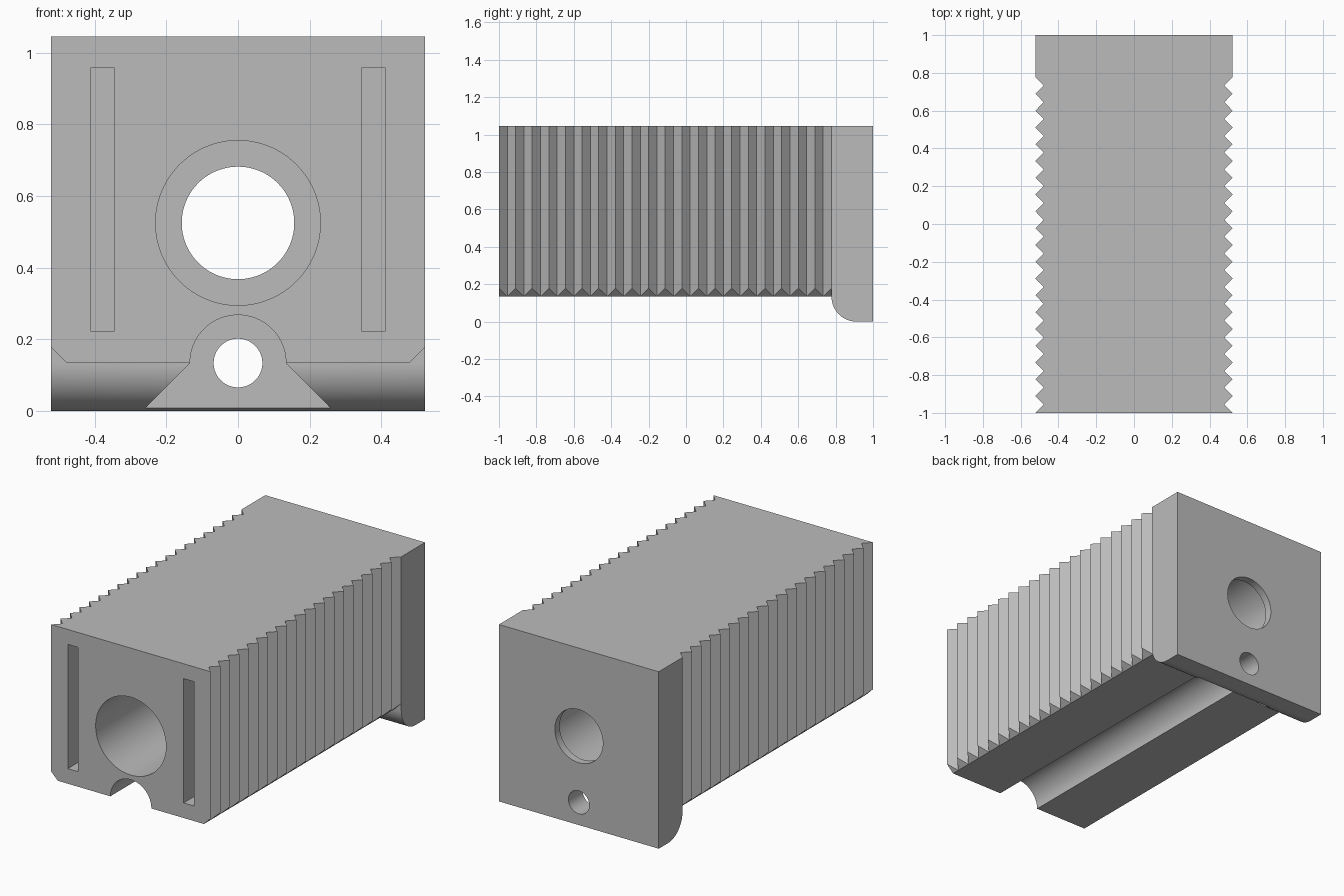
import bpy, bmesh, math
from mathutils import Vector

cube = bpy.data.objects.get("Cube")
if cube:
    bpy.data.objects.remove(cube, do_unlink=True)

HALF, TOP, FLOOR = 0.522, 1.045, 0.134   # half width, top, underside of the body
FLANGE_Y, LIP_Y = 0.778, 0.955           # front of the flange, end of blind pockets
RIDGES = 20
PITCH = (FLANGE_Y + 1) / RIDGES
DEPTH = PITCH / 2

grey = bpy.data.materials.new("plain grey")
grey.use_nodes = True
grey.diffuse_color = (0.5, 0.5, 0.5, 1)
grey.node_tree.nodes["Principled BSDF"].inputs["Base Color"].default_value = (0.5, 0.5, 0.5, 1)

AXES = {
    "x": lambda p, d: Vector((d, p[0], p[1])),
    "y": lambda p, d: Vector((p[0], d, p[1])),
    "z": lambda p, d: Vector((p[0], p[1], d)),
}


def prism(name, axis, start, end, *outlines):
    """Extrude closed outlines along an axis into one object."""
    bm = bmesh.new()
    for pts in outlines:
        a = [bm.verts.new(AXES[axis](p, start)) for p in pts]
        b = [bm.verts.new(AXES[axis](p, end)) for p in pts]
        bm.faces.new(a)
        bm.faces.new(b)
        for i in range(len(a)):
            j = (i + 1) % len(a)
            bm.faces.new((a[i], a[j], b[j], b[i]))
    bmesh.ops.recalc_face_normals(bm, faces=bm.faces)
    mesh = bpy.data.meshes.new(name)
    bm.to_mesh(mesh)
    bm.free()
    mesh.materials.append(grey)
    obj = bpy.data.objects.new(name, mesh)
    bpy.context.collection.objects.link(obj)
    return obj


def arc(cx, cz, r, a0, a1, n):
    return [(cx + r * math.cos(math.radians(a0 + (a1 - a0) * i / n)),
             cz + r * math.sin(math.radians(a0 + (a1 - a0) * i / n))) for i in range(n + 1)]


def circle(cz, r):
    return arc(0, cz, r, 0, 360, 96)[:-1]


def combine(target, tool, operation):
    mod = target.modifiers.new(operation.lower(), "BOOLEAN")
    mod.operation, mod.solver, mod.object = operation, "EXACT", tool
    bpy.context.view_layer.objects.active = target
    bpy.ops.object.modifier_apply(modifier=mod.name)
    bpy.data.objects.remove(tool, do_unlink=True)


# Long body with chamfered lower edges
inner = HALF - DEPTH
body = prism("ribbed_housing", "y", -1, FLANGE_Y,
             [(-inner, FLOOR), (inner, FLOOR), (HALF, FLOOR + DEPTH), (HALF, TOP),
              (-HALF, TOP), (-HALF, FLOOR + DEPTH)])

# V grooves down both sides
out = 0.01
grooves = []
for side in (-1, 1):
    for i in range(RIDGES):
        mid = -1 + (i + 0.5) * PITCH
        grooves.append([(side * (HALF - DEPTH + 0.0005), mid),
                        (side * HALF, mid - DEPTH), (side * (HALF + out), mid - DEPTH),
                        (side * (HALF + out), mid + DEPTH), (side * HALF, mid + DEPTH)])
for half in (grooves[0::2], grooves[1::2]):
    combine(body, prism("groove_cutter", "z", 0, TOP + 0.1, *half), "DIFFERENCE")

# Flange with a rounded lower front edge
flange = prism("flange", "x", -HALF, HALF,
               arc(FLANGE_Y + FLOOR, FLOOR, FLOOR, 180, 270, 24) + [(1, 0), (1, TOP), (FLANGE_Y, TOP)])
combine(body, flange, "UNION")

# Main bore and the smaller hole through its end wall
MAIN = 0.525
combine(body, prism("bore_cutter", "y", -1.1, LIP_Y, circle(MAIN, 0.23)), "DIFFERENCE")
combine(body, prism("end_hole_cutter", "y", 0.9, 1.1, circle(MAIN, 0.157)), "DIFFERENCE")

# Tall side slots
slots = [[(s * x, z) for x, z in ((0.345, 0.223), (0.412, 0.223), (0.412, 0.957), (0.345, 0.957))]
         for s in (-1, 1)]
combine(body, prism("slot_cutter", "y", -1.1, LIP_Y, *slots), "DIFFERENCE")

# Underside channel, flared where it runs into the flange, and its pin hole
R = 0.134
channel = arc(0, FLOOR, R, 0, 180, 48) + [(-R - 0.2, FLOOR - 0.2), (R + 0.2, FLOOR - 0.2)]
combine(body, prism("channel_cutter", "y", -1.1, FLANGE_Y + PITCH, channel), "DIFFERENCE")
combine(body, prism("pin_hole_cutter", "y", 0.8, 1.1, circle(FLOOR, 0.068)), "DIFFERENCE")

# Smooth the round surfaces, keep the edges crisp
bpy.ops.object.select_all(action="DESELECT")
body.select_set(True)
bpy.context.view_layer.objects.active = body
bpy.ops.object.shade_smooth_by_angle(angle=math.radians(30))
